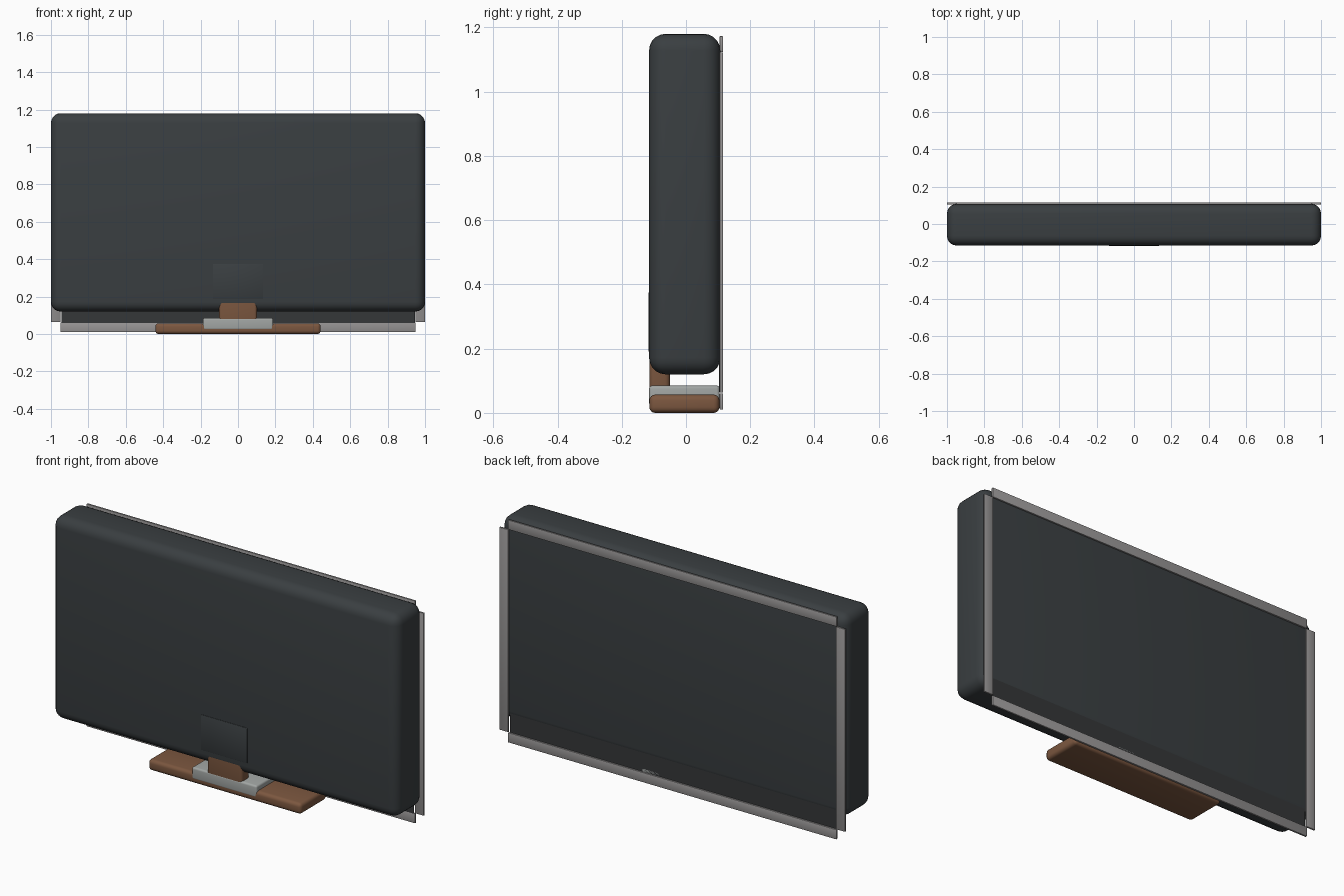
import bpy, math

if "Cube" in bpy.data.objects:
    bpy.data.objects.remove(bpy.data.objects["Cube"])


def material(name, rgb):
    m = bpy.data.materials.new(name)
    m.diffuse_color = (*rgb, 1)
    m.use_nodes = True
    m.node_tree.nodes["Principled BSDF"].inputs["Base Color"].default_value = m.diffuse_color
    return m


CHARCOAL = material("charcoal", (0.042, 0.049, 0.053))
BLACK = material("screen_black", (0.036, 0.038, 0.040))
WOOD = material("brown", (0.20, 0.095, 0.05))
SILVER = material("silver", (0.36, 0.38, 0.37))
TRIM = material("trim_grey", (0.31, 0.30, 0.30))


def block(name, x, y, z, mat, bevel=0.0, segments=4):
    """Box from (min, max) ranges with an optional rounded edge."""
    ranges = (x, y, z)
    bpy.ops.mesh.primitive_cube_add(
        size=1, location=[(a + b) / 2 for a, b in ranges])
    ob = bpy.context.object
    ob.name = name
    ob.scale = [b - a for a, b in ranges]
    bpy.ops.object.transform_apply(location=False, rotation=False, scale=True)
    ob.data.materials.append(mat)
    if bevel:
        mod = ob.modifiers.new("rounded", "BEVEL")
        mod.width = bevel
        mod.segments = segments
        bpy.ops.object.modifier_apply(modifier=mod.name)
        bpy.ops.object.shade_smooth_by_angle(angle=math.radians(35))
    return ob


# Main cabinet
block("cabinet", (-1, 1), (-0.115, 0.107), (0.12, 1.18), CHARCOAL, 0.052, 5)

# Thin screen, hanging slightly below the cabinet
block("screen", (-0.945, 0.945), (0.1035, 0.105), (0.06, 1.125), BLACK)

# Trim strips around the screen
for name, z in (("top_trim", (1.123, 1.173)), ("bottom_trim", (0.01, 0.061))):
    block(name, (-0.95, 0.95), (0.105, 0.115), z, TRIM, 0.002, 2)
for name, s in (("left_trim", -1), ("right_trim", 1)):
    block(name, sorted((s * 0.948, s * 1.0)), (0.105, 0.115),
          (0.063, 1.122), TRIM, 0.002, 2)

# Shallow mounting plate on the cabinet front
block("mount_plate", (-0.135, 0.135), (-0.117, -0.10), (0.19, 0.375),
      CHARCOAL, 0.003, 2)

# Stand: neck, collar and foot
block("neck", (-0.102, 0.102), (-0.114, -0.05), (0.06, 0.24), WOOD, 0.015)
block("collar", (-0.188, 0.188), (-0.115, 0.105), (0.022, 0.085), SILVER, 0.01)
block("foot", (-0.442, 0.442), (-0.114, 0.104), (0.0, 0.057), WOOD, 0.018)
